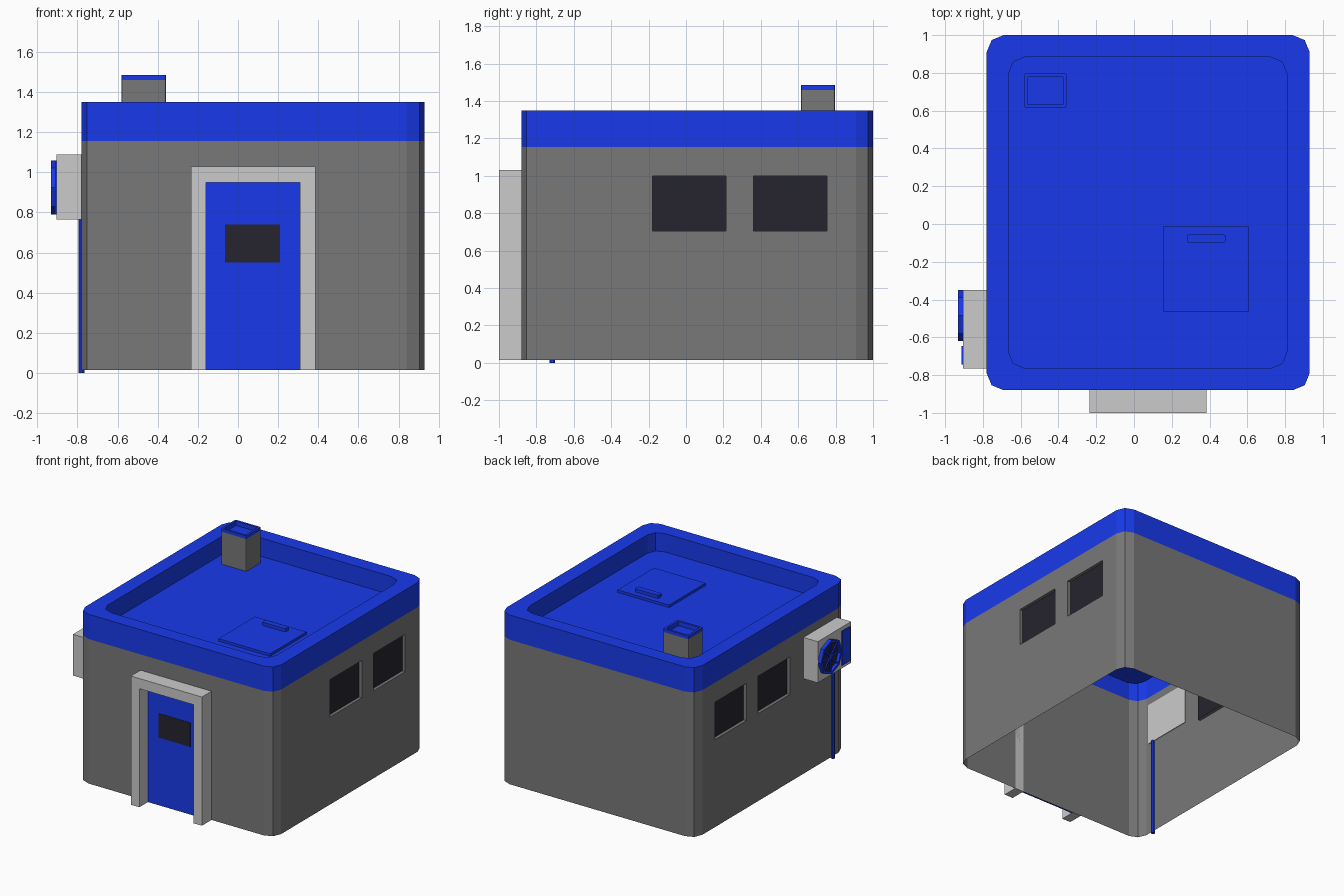
import bpy, bmesh, math
from mathutils import Vector, Matrix

if "Cube" in bpy.data.objects:
    bpy.data.objects.remove(bpy.data.objects["Cube"])


def material(name, rgb):
    m = bpy.data.materials.new(name)
    m.diffuse_color = (*rgb, 1)
    m.use_nodes = True
    m.node_tree.nodes["Principled BSDF"].inputs["Base Color"].default_value = m.diffuse_color
    return m


BLUE = material("blue_paint", (0.0095, 0.042, 0.84))
DARK = material("dark_glass", (0.019, 0.018, 0.029))
WALL = material("wall_grey", (0.19, 0.19, 0.19))


def finish(name, bm, *mats):
    me = bpy.data.meshes.new(name)
    bm.to_mesh(me)
    bm.free()
    for m in mats:
        if m:
            me.materials.append(m)
    ob = bpy.data.objects.new(name, me)
    bpy.context.collection.objects.link(ob)
    return ob


def box(name, x, y, z, mat=None):
    bm = bmesh.new()
    bmesh.ops.create_cube(bm, size=1)
    for v in bm.verts:
        v.co = [(a + b) / 2 + c * (b - a) for (a, b), c in zip((x, y, z), v.co)]
    return finish(name, bm, mat)


def rounded(x, y, z, r):
    """Rounded rectangle loop with two segments per corner."""
    corners = ((x[1], y[0], -90), (x[1], y[1], 0), (x[0], y[1], 90), (x[0], y[0], 180))
    pts = []
    for cx, cy, start in corners:
        ox = cx + (r if cx == x[0] else -r)
        oy = cy + (r if cy == y[0] else -r)
        for k in range(3):
            a = math.radians(start + 45 * k)
            pts.append((ox + r * math.cos(a), oy + r * math.sin(a), z))
    return pts


def loft(loops, cap=True):
    bm = bmesh.new()
    rings = [[bm.verts.new(p) for p in loop] for loop in loops]
    n = len(rings[0])
    for a, b in zip(rings, rings[1:]):
        for i in range(n):
            j = (i + 1) % n
            bm.faces.new((a[i], a[j], b[j], b[i]))
    if cap:
        bm.faces.new(rings[-1])
    return bm


X, Y = (-0.78, 0.93), (-0.88, 1.0)
XI, YI = (-0.665, 0.81), (-0.765, 0.885)
FLOOR = 1.205

# Walls: open shell with two recessed windows on each side
bm = loft([rounded(X, Y, 0.015, 0.09), rounded(X, Y, 1.155, 0.09)], cap=False)
bm.normal_update()
windows = ((-0.18, 0.215), (0.36, 0.755))
cuts = [((0, v, 0), (0, 1, 0)) for w in windows for v in w]
cuts += [((0, 0, v), (0, 0, 1)) for v in (0.705, 1.0)]
for co, no in cuts:
    faces = [f for f in bm.faces if abs(f.normal.x) > 0.99]
    geom = set(faces)
    for f in faces:
        geom.update(f.edges)
        geom.update(f.verts)
    bmesh.ops.bisect_plane(bm, geom=list(geom), plane_co=co, plane_no=no)
    bm.normal_update()
panes = []
for f in bm.faces:
    c = f.calc_center_median()
    if abs(f.normal.x) > 0.99 and 0.705 < c.z < 1.0 and any(a < c.y < b for a, b in windows):
        panes.append(f)
bmesh.ops.inset_individual(bm, faces=panes, thickness=0, depth=-0.025)
for f in panes:
    f.material_index = 1
finish("walls", bm, WALL, DARK)

# Roof with raised parapet
finish("roof_parapet", loft([
    rounded(X, Y, 1.155, 0.09), rounded(X, Y, 1.35, 0.09),
    rounded(XI, YI, 1.35, 0.09), rounded(XI, YI, FLOOR, 0.09)]), BLUE)

# Roof hatch and handle
box("roof_hatch", (0.155, 0.605), (-0.465, -0.01), (FLOOR, 1.225), BLUE)
HX, HY = (0.28, 0.485), (-0.10, -0.055)
finish("hatch_handle", loft([rounded(HX, HY, 1.225, 0.012),
                             rounded(HX, HY, 1.25, 0.012)]), BLUE)

# Chimney and its hollow cap
CX, CY = (-0.58, -0.358), (0.615, 0.797)
IX, IY = (-0.563, -0.375), (0.632, 0.78)
finish("chimney", loft([rounded(CX, CY, FLOOR, 0.008),
                        rounded(CX, CY, 1.46, 0.008)], cap=False), WALL)
finish("chimney_cap", loft([rounded(CX, CY, 1.46, 0.008), rounded(CX, CY, 1.485, 0.008),
                            rounded(IX, IY, 1.485, 0.006), rounded(IX, IY, 1.45, 0.006)]), BLUE)

# Door frame: U profile pushed back to the wall
bm = bmesh.new()
profile = [(-0.235, 0.015), (-0.16, 0.015), (-0.16, 0.95), (0.31, 0.95),
           (0.31, 0.015), (0.385, 0.015), (0.385, 1.03), (-0.235, 1.03)]
face = bm.faces.new([bm.verts.new((x, -1.0, z)) for x, z in profile])
ext = bmesh.ops.extrude_face_region(bm, geom=[face], use_keep_orig=True)
for g in ext["geom"]:
    if isinstance(g, bmesh.types.BMVert):
        g.co.y = -0.88
bmesh.ops.recalc_face_normals(bm, faces=bm.faces)
finish("door_frame", bm)

# Door and its window
box("door", (-0.16, 0.31), (-0.893, -0.881), (0.015, 0.95), BLUE)
box("door_window", (-0.065, 0.21), (-0.896, -0.89), (0.55, 0.74), DARK)

# Air conditioner housing and side panel
box("cooler_housing", (-0.905, -0.775), (-0.765, -0.35), (0.765, 1.09))
box("cooler_panel", (-0.912, -0.903), (-0.745, -0.645), (0.79, 1.06), BLUE)

# Fan: eight-sided ring, dark backing and crossed bars
FC = Vector((-0.905, -0.485, 0.925))


def octagon(r, x):
    return [(x, FC.y - r * math.cos(k * math.pi / 4), FC.z + r * math.sin(k * math.pi / 4))
            for k in range(8)]


finish("fan_ring", loft([octagon(0.135, -0.905), octagon(0.135, -0.933),
                         octagon(0.115, -0.933), octagon(0.115, -0.908)], cap=False), BLUE)
bm = bmesh.new()
bm.faces.new([bm.verts.new(p) for p in octagon(0.116, -0.909)])
finish("fan_backing", bm, DARK)
for k in range(4):
    bar = box(f"fan_bar_{k + 1}", (-0.022, -0.012), (-0.117, 0.117), (-0.006, 0.006), BLUE)
    bar.data.transform(Matrix.Translation(FC) @ Matrix.Rotation(k * math.pi / 4, 4, 'X'))

# Drain pipe
bm = bmesh.new()
bmesh.ops.create_cone(bm, cap_ends=True, segments=8, radius1=0.016, radius2=0.016, depth=0.77,
                      matrix=Matrix.Translation((-0.78, -0.715, 0.385))
                      @ Matrix.Rotation(math.pi / 8, 4, 'Z'))
finish("drain_pipe", bm, BLUE)
